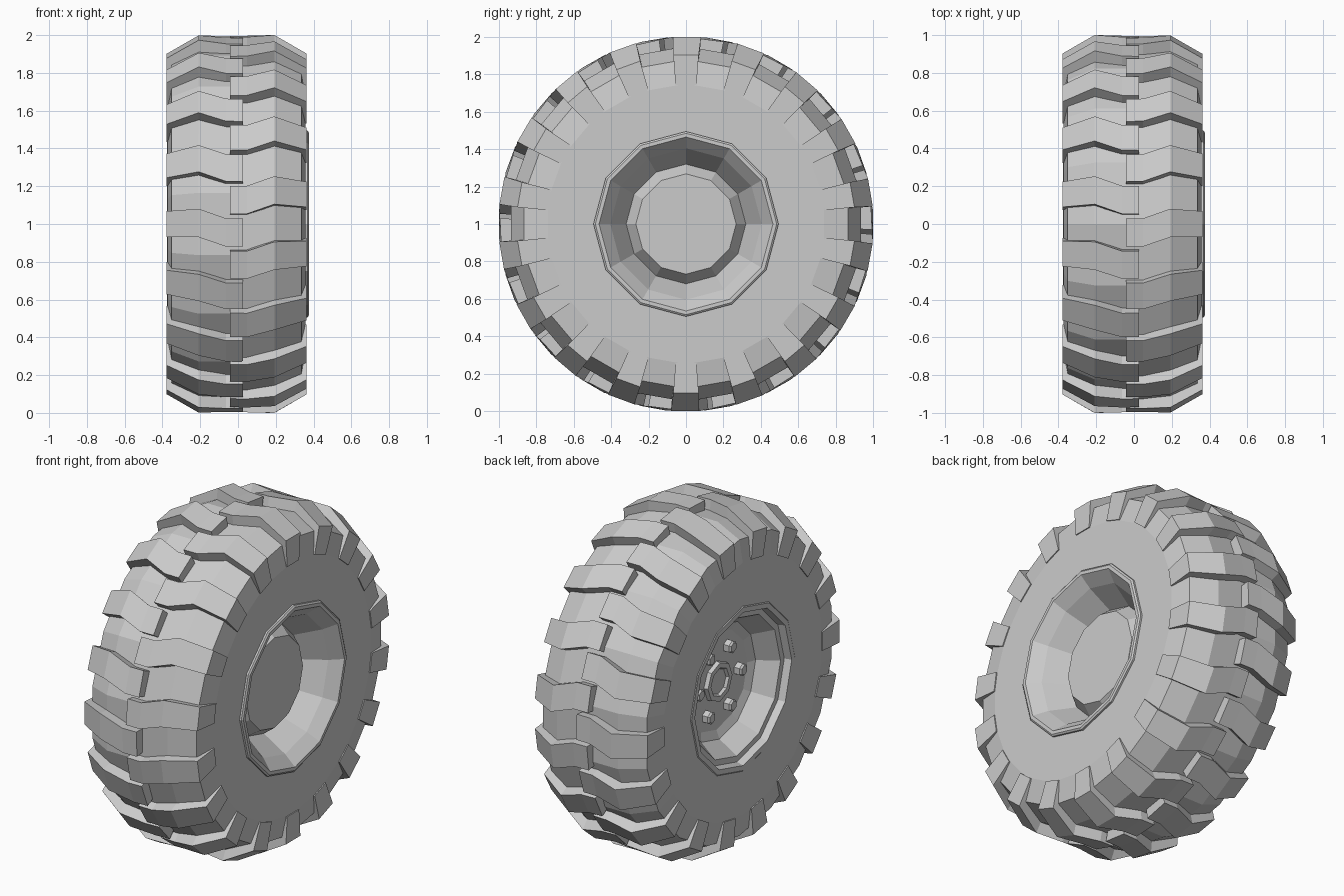
import bpy
import bmesh
from math import sin, cos, radians, tau

cube = bpy.data.objects.get("Cube")
if cube:
    bpy.data.objects.remove(cube, do_unlink=True)

SHIFT = -0.008      # the tyre sits slightly off the rim's mid plane
LUGS = 18
PITCH = tau / LUGS


def wheel_point(x, r, t):
    """Point at radius r; t runs from the top towards the front."""
    return (x, -r * sin(t), r * cos(t))


def finish(name, bm, location=(0, 0, 1)):
    bmesh.ops.remove_doubles(bm, verts=bm.verts, dist=1e-5)
    bmesh.ops.recalc_face_normals(bm, faces=bm.faces)
    mesh = bpy.data.meshes.new(name)
    bm.to_mesh(mesh)
    bm.free()
    obj = bpy.data.objects.new(name, mesh)
    obj.location = location
    bpy.context.collection.objects.link(obj)
    return obj


def revolve(name, profile, sides, location=(0, 0, 1), closed=False):
    """Spin an (x, radius) profile around the axle."""
    bm = bmesh.new()
    verts = [bm.verts.new(wheel_point(x, r, 0)) for x, r in profile]
    pairs = list(zip(verts, verts[1:]))
    if closed:
        pairs.append((verts[-1], verts[0]))
    edges = [bm.edges.new(p) for p in pairs]
    bmesh.ops.spin(bm, geom=verts + edges, cent=(0, 0, 0), axis=(1, 0, 0),
                   angle=tau, steps=sides, use_merge=True)
    return finish(name, bm, location)


# Tyre carcass, symmetric across its own centre plane
half = [(0.365, 0.475), (0.365, 0.75), (0.343, 0.88), (0.2, 0.95)]
carcass = half + [(-x, r) for x, r in reversed(half)]
revolve("tyre_body", [(x + SHIFT, r) for x, r in carcass], LUGS, closed=True)

# Tread lug stations: distance across, outer radius, inner radius, skew in degrees
STATIONS = [
    (-0.035, 0.995, 0.91, 2.6),
    (0.055, 0.997, 0.91, 2.6),
    (0.2, 1.003, 0.90, -0.3),
    (0.371, 0.905, 0.82, 0),
    (0.371, 0.745, 0.745, 0),
]
INNER_X = [-0.035, 0.055, 0.2, 0.32, 0.34]
LUG_HALF = radians(4.3)


def tread(name, side, phase):
    bm = bmesh.new()
    for k in range(LUGS):
        rings = []
        for (x, outer, inner, skew), ix in zip(STATIONS, INNER_X):
            mid = k * PITCH + phase + radians(skew)
            corners = [(x, outer, -1), (x, outer, 1), (ix, inner, 1), (ix, inner, -1)]
            rings.append([bm.verts.new(wheel_point(side * cx + SHIFT, r, mid + s * LUG_HALF))
                          for cx, r, s in corners])
        for a, b in zip(rings, rings[1:]):
            for i in range(4):
                j = (i + 1) % 4
                bm.faces.new((a[i], a[j], b[j], b[i]))
        bm.faces.new(rings[0])
        bm.faces.new(rings[-1])
    return finish(name, bm)


tread("left_tread_lugs", 1, 0)
tread("right_tread_lugs", -1, PITCH / 2)

# Deep dished rim face with a raised centre
revolve("left_rim", [
    (0.33, 0.495), (0.368, 0.495), (0.375, 0.485), (0.375, 0.465),
    (0.31, 0.405), (0.17, 0.32), (0.24, 0.268), (0.24, 0),
], 12)

# Stepped rim face that carries the bolts
revolve("right_rim", [
    (-0.33, 0.495), (-0.37, 0.495), (-0.377, 0.485), (-0.377, 0.455),
    (-0.335, 0.445), (-0.335, 0.41), (-0.22, 0.34), (-0.20, 0.29), (-0.20, 0),
], 12)

# Hub cap and ring of hexagonal bolts
revolve("hub_cap", [(-0.19, 0.12), (-0.225, 0.115), (-0.225, 0.085),
                    (-0.21, 0.075), (-0.21, 0)], 8)
for n in range(6):
    _, y, z = wheel_point(0, 0.2, (n + 0.5) * tau / 6)
    revolve(f"wheel_bolt_{n + 1}",
            [(-0.19, 0.038), (-0.235, 0.038), (-0.245, 0.028), (-0.245, 0)],
            6, (0, y, z + 1))
